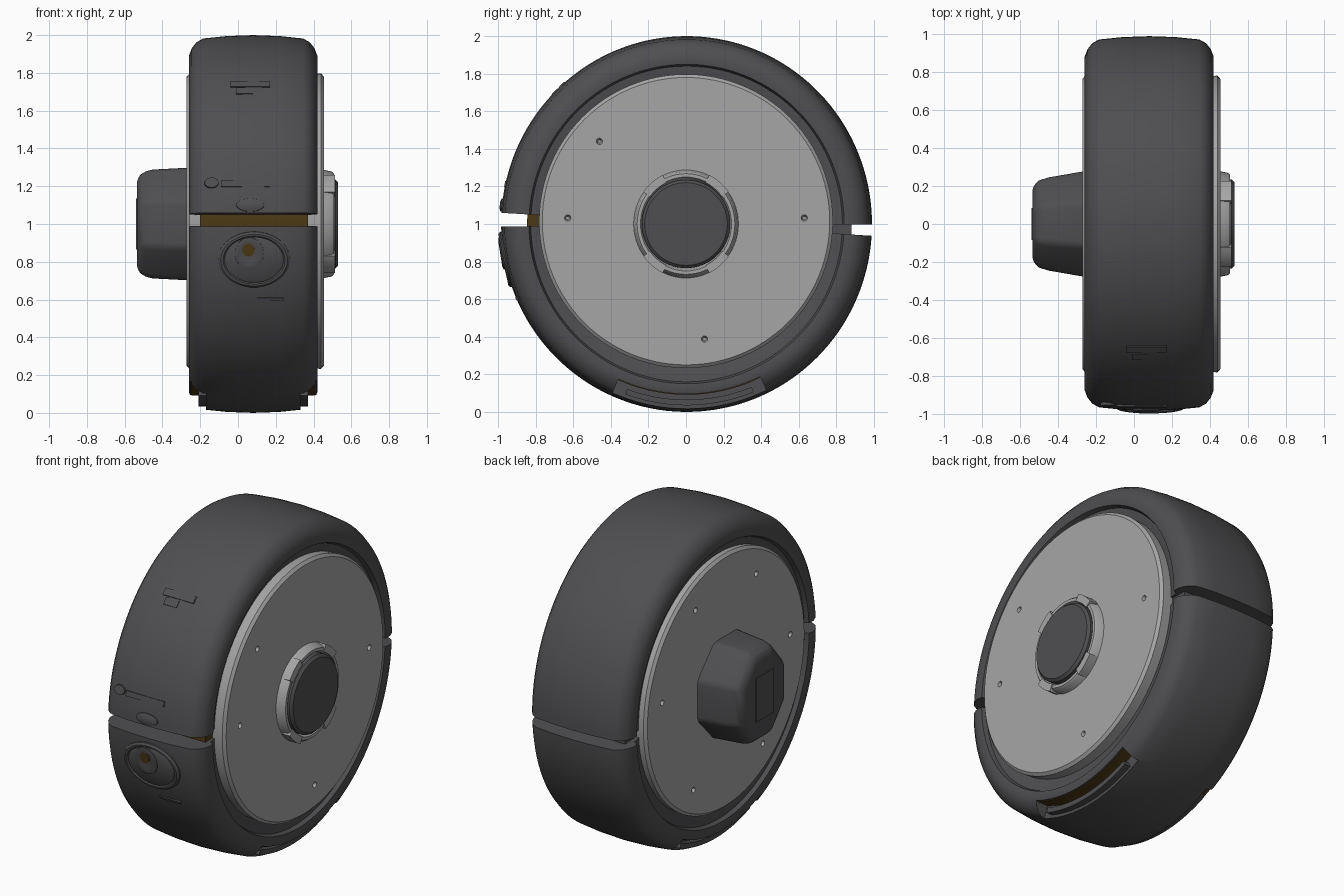
import bpy, bmesh, math
from mathutils import Vector

if "Cube" in bpy.data.objects:
    bpy.data.objects.remove(bpy.data.objects["Cube"])

MID = 0.08          # x of the wheel's middle plane
CY, SY = 0.003, 0.987


def material(name, col):
    m = bpy.data.materials.new(name)
    m.diffuse_color = (*col, 1)
    m.use_nodes = True
    m.node_tree.nodes["Principled BSDF"].inputs["Base Color"].default_value = m.diffuse_color
    return m


DARK = material("dark_rubber", (0.078, 0.078, 0.083))
LIGHT = material("light_grey", (0.38, 0.38, 0.38))
BROWN = material("dark_brown", (0.075, 0.042, 0.008))


def finish(name, bm, mat):
    bmesh.ops.remove_doubles(bm, verts=bm.verts, dist=1e-5)
    bmesh.ops.recalc_face_normals(bm, faces=bm.faces)
    me = bpy.data.meshes.new(name)
    bm.to_mesh(me)
    bm.free()
    me.materials.append(mat)
    ob = bpy.data.objects.new(name, me)
    bpy.context.collection.objects.link(ob)
    return ob


def revolve(name, prof, mat, cy=CY, cz=1.0, a0=0, a1=360, n=96, sy=SY, sz=1.0, closed=True):
    """Spin an (x, radius) profile round the x axis; 0 deg = back, 90 = top, 180 = front."""
    bm = bmesh.new()
    full = abs(a1 - a0) >= 360
    rings = []
    for i in range(n if full else n + 1):
        a = math.radians(a0 + (a1 - a0) * i / n)
        rings.append([bm.verts.new((x, cy + sy * r * math.cos(a), cz + sz * r * math.sin(a)))
                      for x, r in prof])
    k = len(prof)
    for i in range(n):
        p, q = rings[i], rings[(i + 1) % len(rings)]
        for j in range(k if closed else k - 1):
            m = (j + 1) % k
            bm.faces.new((p[j], p[m], q[m], q[j]))
    if not full:
        bm.faces.new(rings[0])
        bm.faces.new(rings[-1])
    return finish(name, bm, mat)


def rect(x0, x1, r0, r1):
    return [(x0, r0), (x0, r1), (x1, r1), (x1, r0)]


def cut(ob, cutter):
    mod = ob.modifiers.new("cut", 'BOOLEAN')
    mod.operation = 'DIFFERENCE'
    mod.solver = 'EXACT'
    mod.object = cutter
    bpy.context.view_layer.objects.active = ob
    bpy.ops.object.modifier_apply(modifier=mod.name)
    bpy.data.objects.remove(cutter)


# tyre halves, separated by narrow gaps at front and back
half = [(-0.335, 0.85), (-0.34, 0.89), (-0.325, 0.93), (-0.30, 0.962), (-0.265, 0.982), (-0.14, 0.995)]
side = [(-0.28, 0.70), (-0.305, 0.80), (-0.31, 0.84)] + half
prof = [(MID + x, r) for x, r in side] + [(MID, 1.0)] + [(MID - x, r) for x, r in reversed(side)]
upper = revolve("tyre_upper_half", prof, DARK, a0=-0.2, a1=176.6, n=72)
lower = revolve("tyre_lower_half", prof, DARK, a0=180.8, a1=356.4, n=72)

# stepped recesses low on both sidewalls, with a brown floor and an outer lip
for s, label in ((-1, "left"), (1, "right")):
    def band(x0, x1, r0, r1):
        return rect(*sorted((MID + s * x0, MID + s * x1)), r0, r1)
    cut(lower, revolve("cutter", band(0.25, 0.5, 0.905, 1.1), DARK, a0=246, a1=296, n=20))
    revolve("recess_floor_" + label, band(0.24, 0.325, 0.895, 0.909), BROWN, a0=246.2, a1=295.8, n=20)
    revolve("recess_lip_" + label, band(0.24, 0.29, 0.935, 0.965), DARK, a0=250, a1=292, n=20)

# cores seen inside the gaps
revolve("front_gap_core", rect(-0.20, 0.37, 0.72, 0.86), BROWN, a0=140, a1=220, n=24)
revolve("back_gap_core", rect(-0.20, 0.37, 0.72, 0.89), DARK, a0=-40, a1=40, n=24)

# side discs with small dimples
for label, xo, xi, angles in (("right", 0.455, 0.33, (2, 137, 178, 279)),
                              ("left", -0.272, -0.15, (10, 62, 118, 175, 235, 300))):
    s = 1 if xo > 0 else -1
    disc = revolve("side_disc_" + label,
                   [(xi, 0), (xi, 0.775), (xo - s * 0.015, 0.782), (xo, 0.765), (xo, 0)],
                   LIGHT, cy=0, cz=1.015, sy=1, closed=False)
    for a in angles:
        t = math.radians(a)
        cut(disc, revolve("cutter", [(xo - s * 0.03, 0), (xo - s * 0.03, 0.009), (xo + s * 0.01, 0.02),
                                     (xo + s * 0.01, 0)], LIGHT, cy=0.63 * math.cos(t),
                          cz=1.01 + 0.63 * math.sin(t), n=12, sy=1, closed=False))

# right hub: light collar with dark cap
revolve("hub_collar", [(0.43, 0.225), (0.43, 0.30), (0.46, 0.285), (0.495, 0.278), (0.507, 0.268),
                       (0.507, 0.25), (0.48, 0.235)], LIGHT, cy=0, sy=0.97, n=64)
revolve("hub_cap", [(0.43, 0), (0.43, 0.235), (0.515, 0.235), (0.53, 0.22), (0.53, 0)],
        DARK, cy=0, sy=1, n=64, closed=False)
for a in (50, 130, 230, 310):
    revolve("collar_clip", rect(0.44, 0.513, 0.245, 0.29), LIGHT, cy=0, sy=0.97, a0=a - 14, a1=a + 14, n=8)

# left hub: tapered faceted block with rounded edges
hub = revolve("left_hub", [(-0.22, 0), (-0.22, 0.325), (-0.45, 0.312), (-0.50, 0.30), (-0.535, 0.262), (-0.535, 0)],
              DARK, cy=0, cz=1.0, a0=22.5, a1=382.5, n=8, sy=0.95, closed=False)
for v in hub.data.vertices:                      # narrower towards the outer end
    v.co.y *= 1 - 0.45 * max(0, -0.22 - v.co.x)
bev = hub.modifiers.new("round", 'BEVEL')
bev.width, bev.segments, bev.limit_method, bev.angle_limit = 0.03, 3, 'ANGLE', math.radians(30)
bpy.context.view_layer.objects.active = hub
bpy.ops.object.modifier_apply(modifier="round")
bm = bmesh.new()
bmesh.ops.create_cube(bm, size=1)
bmesh.ops.scale(bm, vec=(0.008, 0.17, 0.27), verts=bm.verts)
bmesh.ops.translate(bm, vec=(-0.536, 0, 1.0), verts=bm.verts)
finish("hub_end_plate", bm, DARK)


# valve pod on the front of the lower half
def pod(name, prof, mat, x, z, sx, sz):
    """Round part with its axis turned to face outwards from the tread."""
    ob = revolve(name, [(h, r) for h, r in prof], mat, cy=0, cz=0, sy=sx, sz=sz, n=48, closed=False)
    d = z - 1.0
    n = Vector((0, -math.sqrt(1 - d * d), d))
    up = Vector((0, d, math.sqrt(1 - d * d)))
    base = Vector((x, CY + SY * n.y, 1 + n.z))
    for v in ob.data.vertices:
        h, u, w = v.co
        v.co = base + n * h + Vector((u, 0, 0)) + up * w
    return ob


pod("valve_pod", [(-0.06, 0), (-0.06, 1), (-0.004, 1), (0.006, 0.93), (0.006, 0.86), (0.0, 0.82),
                  (0.006, 0.76), (0.010, 0)], DARK, 0.085, 0.81, 0.19, 0.15)
pod("valve_collar", [(-0.02, 0), (-0.02, 1), (0.012, 0.95), (0.017, 0.75), (0.012, 0.5), (0.012, 0)],
    DARK, 0.06, 0.845, 0.08, 0.09)
pod("valve_hole", [(0.0, 0), (0.0, 1), (0.015, 1), (0.015, 0)], BROWN, 0.055, 0.865, 0.032, 0.035)
pod("latch_bump", [(-0.03, 0), (-0.03, 1), (0.005, 0.9), (0.012, 0.5), (0.012, 0)],
    DARK, 0.065, 1.10, 0.08, 0.038)
pod("side_stud", [(-0.03, 0), (-0.03, 1), (0.0, 0.9), (0.0, 0)], DARK, -0.14, 1.22, 0.04, 0.03)

# low raised plates on the tread
for name, x0, x1, a0, a1 in (("latch_plate", -0.09, 0.17, 166.8, 168.6),
                             ("tread_plate_wide", -0.04, 0.17, 131, 133.5),
                             ("tread_plate_small", -0.01, 0.08, 134, 136.5),
                             ("tread_plate_low", 0.10, 0.24, 203, 204)):
    revolve(name, rect(x0, x1, 0.96, 1.004), DARK, a0=a0, a1=a1, n=4)

# smooth shading with sharp edges kept
bpy.ops.object.select_all(action='DESELECT')
for ob in bpy.context.scene.objects:
    ob.select_set(True)
    bpy.context.view_layer.objects.active = ob
bpy.ops.object.shade_smooth_by_angle(angle=math.radians(32))
